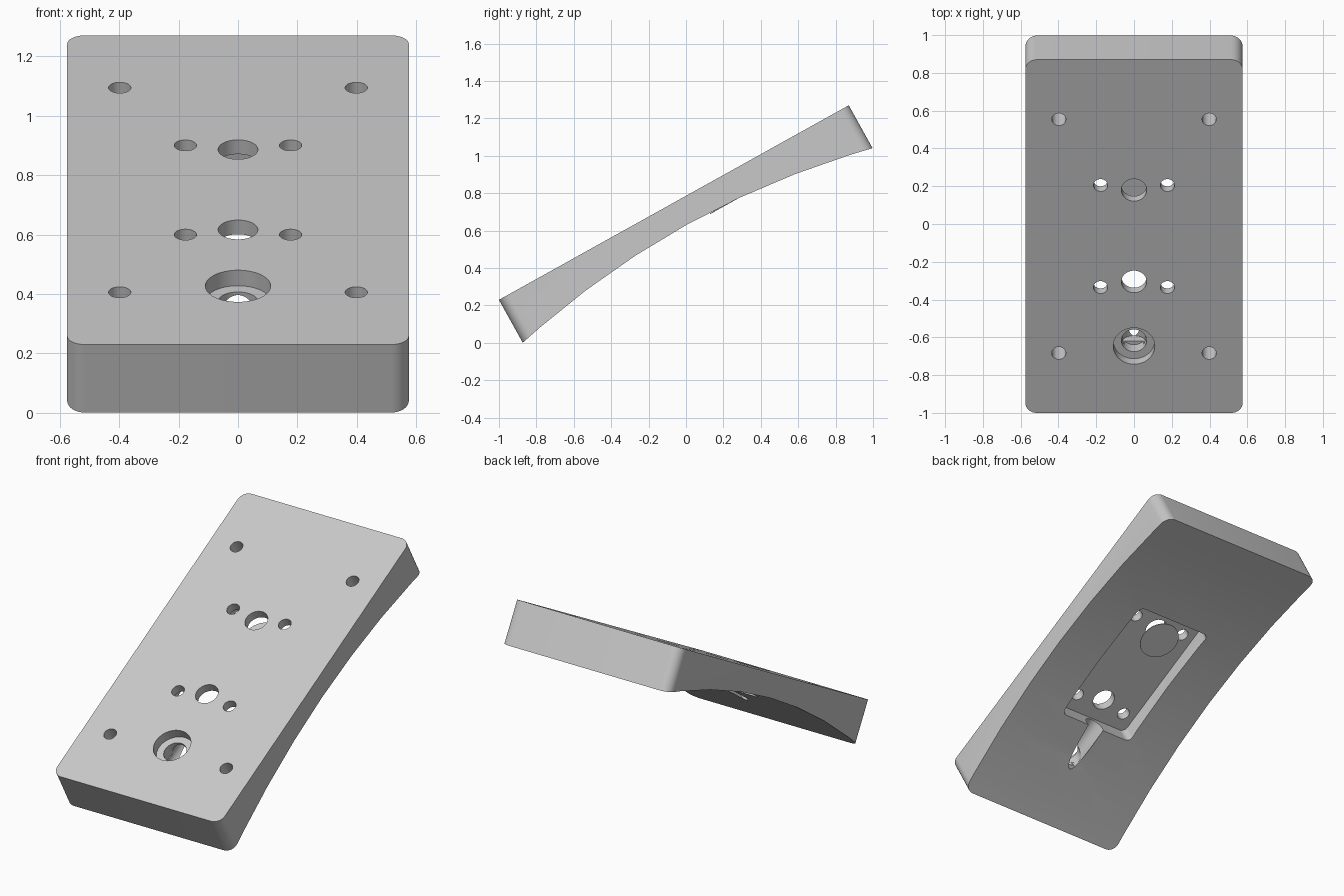
import bpy, bmesh, math
from mathutils import Matrix

cube = bpy.data.objects.get("Cube")
if cube:
    bpy.data.objects.remove(cube, do_unlink=True)

# Tilted frame: x across, y along the slope, z normal to the sloping face
TILT = Matrix.Translation((0, -0.065, 0.75)) @ Matrix.Rotation(math.radians(29.08), 4, 'X')
HALF_W, HALF_L = 0.575, 1.07

grey = bpy.data.materials.new("light_grey")
grey.use_nodes = True
grey.diffuse_color = (0.58, 0.58, 0.58, 1)
grey.node_tree.nodes["Principled BSDF"].inputs["Base Color"].default_value = (0.58, 0.58, 0.58, 1)


def make_object(name, bm):
    bmesh.ops.recalc_face_normals(bm, faces=bm.faces)
    mesh = bpy.data.meshes.new(name)
    bm.to_mesh(mesh)
    bm.free()
    mesh.materials.append(grey)
    obj = bpy.data.objects.new(name, mesh)
    obj.matrix_world = TILT
    bpy.context.collection.objects.link(obj)
    return obj


def cylinder(name, x, y, top, bottom, radius):
    bm = bmesh.new()
    bmesh.ops.create_cone(bm, cap_ends=True, segments=40, radius1=radius, radius2=radius,
                          depth=top - bottom,
                          matrix=Matrix.Translation((x, y, (top + bottom) / 2)))
    return make_object(name, bm)


def bevel_edges(bm, test, radius):
    edges = [e for e in bm.edges if test(*[v.co for v in e.verts])]
    bmesh.ops.bevel(bm, geom=edges, offset=radius, segments=8, profile=0.5, affect='EDGES')


# Wedge body: flat sloping face, shallow arched underside, rounded corners
stations = [-HALF_L, -0.95, -0.64, -0.32, 0, 0.32, 0.64, 0.95, HALF_L]
profile = [(-HALF_L, 0)] + [(y, -0.137 - y * y / 9.16) for y in stations] + [(HALF_L, 0)]
bm = bmesh.new()
face = bm.faces.new([bm.verts.new((-HALF_W, y, z)) for y, z in profile])
side = bmesh.ops.extrude_face_region(bm, geom=[face])
bmesh.ops.translate(bm, vec=(2 * HALF_W, 0, 0),
                    verts=[g for g in side["geom"] if isinstance(g, bmesh.types.BMVert)])
bevel_edges(bm, lambda a, b: abs(a.x - b.x) < 1e-4 and abs(a.y - b.y) < 1e-4, 0.06)
body = make_object("wedge_body", bm)

cutters = []

# Rounded rectangular pocket in the underside
bm = bmesh.new()
bmesh.ops.create_cube(bm, size=1, matrix=Matrix.Translation((0, 0, -0.255))
                      @ Matrix.Diagonal((0.52, 0.83, 0.4, 1)))
bevel_edges(bm, lambda a, b: abs(a.z - b.z) > 0.1, 0.035)
cutters.append(make_object("pocket_cutter", bm))

# Screw holes: blind at the corners, through into the pocket near the middle
for sx in (-1, 1):
    for sy in (-1, 1):
        cutters.append(cylinder("corner_hole_cutter", sx * 0.398, sy * 0.708, 0.1, -0.15, 0.0375))
        cutters.append(cylinder("inner_hole_cutter", sx * 0.177, sy * 0.309, 0.1, -0.1, 0.0375))

# Large centre holes, and the stepped hole near the low end
for y in (-0.275, 0.28):
    cutters.append(cylinder("centre_hole_cutter", 0, y, 0.1, -0.1, 0.067))
cutters.append(cylinder("counterbore_cutter", 0, -0.665, 0.1, -0.06, 0.11))
cutters.append(cylinder("step_hole_cutter", 0, -0.665, 0.05, -0.135, 0.067))

# Round channel joining the stepped hole to the pocket
bm = bmesh.new()
bmesh.ops.create_cone(bm, cap_ends=True, segments=40, radius1=0.061, radius2=0.061, depth=0.4,
                      matrix=Matrix.Translation((0, -0.51, -0.133))
                      @ Matrix.Rotation(math.pi / 2, 4, 'X'))
cutters.append(make_object("channel_cutter", bm))

# Cut everything, then bake the result and drop the cutters
for cutter in cutters:
    cutter.hide_render = True
    mod = body.modifiers.new(cutter.name, 'BOOLEAN')
    mod.operation = 'DIFFERENCE'
    mod.solver = 'EXACT'
    mod.object = cutter
bpy.context.view_layer.update()
baked = bpy.data.meshes.new_from_object(body.evaluated_get(bpy.context.evaluated_depsgraph_get()))
body.modifiers.clear()
body.data = baked
baked.materials.clear()
baked.materials.append(grey)
for poly in baked.polygons:
    poly.material_index = 0
for cutter in cutters:
    bpy.data.objects.remove(cutter, do_unlink=True)

# Thin cover disc hanging below the upper centre hole
cylinder("cover_disc", 0, 0.26, -0.144, -0.148, 0.12)

bpy.ops.object.select_all(action='DESELECT')
body.select_set(True)
bpy.context.view_layer.objects.active = body
bpy.ops.object.shade_smooth_by_angle(angle=math.radians(25))
